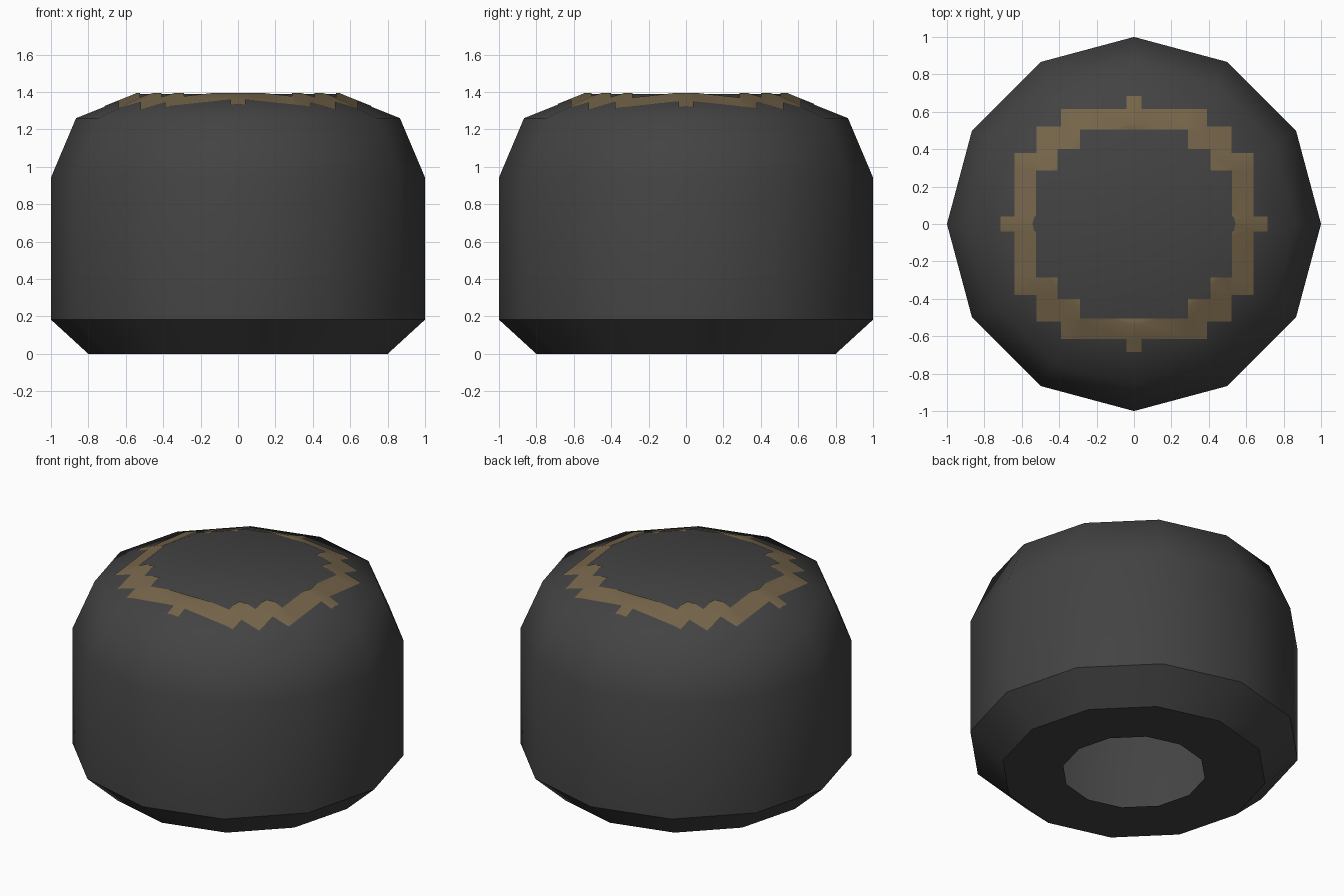
import bpy, bmesh, math
from mathutils import Vector

if "Cube" in bpy.data.objects:
    bpy.data.objects.remove(bpy.data.objects["Cube"])

SIDES = 12
# radius, height from the underside opening up to the flat cap
PROFILE = [(0.432, 0.0), (0.80, 0.0), (1.0, 0.183), (1.0, 0.943), (0.866, 1.26), (0.543, 1.39)]


def material(name, rgb):
    m = bpy.data.materials.new(name)
    m.diffuse_color = (*rgb, 1)
    m.use_nodes = True
    m.node_tree.nodes["Principled BSDF"].inputs["Base Color"].default_value = m.diffuse_color
    return m


def lathe(profile):
    """Revolve a profile into a twelve-sided shell with a closed top."""
    bm = bmesh.new()
    rings = []
    for r, z in profile:
        rings.append([bm.verts.new((r * math.cos(math.tau * j / SIDES),
                                    r * math.sin(math.tau * j / SIDES), z))
                      for j in range(SIDES)])
    for a, b in zip(rings, rings[1:]):
        for j in range(SIDES):
            k = (j + 1) % SIDES
            bm.faces.new((a[j], a[k], b[k], b[j]))
    bm.faces.new(rings[-1])
    for f in bm.faces:
        f.smooth = True
    return bm


def finish(bm, name, mat):
    me = bpy.data.meshes.new(name)
    bm.to_mesh(me)
    bm.free()
    me.materials.append(mat)
    ob = bpy.data.objects.new(name, me)
    bpy.context.collection.objects.link(ob)
    return ob


charcoal = material("charcoal", (0.056, 0.056, 0.056))
bronze = material("dull bronze", (0.18, 0.13, 0.068))

# Body: smooth dome and wall, crisp edges around the bottom bevel
body = lathe(PROFILE)
for e in body.edges:
    z0, z1 = (v.co.z for v in e.verts)
    if abs(z0 - z1) < 1e-5 and z0 < 0.2:
        e.smooth = False
finish(body, "body", charcoal)

# Stepped band: the dome's top, cut on a grid and lifted slightly
OUTER = [(0.04, 0.685), (0.39, 0.615), (0.52, 0.52), (0.64, 0.38), (0.715, 0.04)]
INNER = [(0.29, 0.505), (0.41, 0.40), (0.525, 0.285)]


def limit(steps, x):
    return next((y for edge, y in steps if x < edge), 0.0)


band = lathe(PROFILE[-2:])
for axis in (0, 1):
    for cut in {step[axis] for step in OUTER + INNER}:
        for sign in (-1, 1):
            point, normal = Vector(), Vector()
            point[axis], normal[axis] = sign * cut, 1
            bmesh.ops.bisect_plane(band, geom=band.verts[:] + band.edges[:] + band.faces[:],
                                   plane_co=point, plane_no=normal)


def in_band(face):
    c = face.calc_center_median()
    x, y = abs(c.x), abs(c.y)
    return limit(INNER, x) < y < limit(OUTER, x)


bmesh.ops.delete(band, geom=[f for f in band.faces if not in_band(f)], context='FACES')
bmesh.ops.translate(band, verts=band.verts[:], vec=(0, 0, 0.004))
finish(band, "stepped_top_band", bronze)
